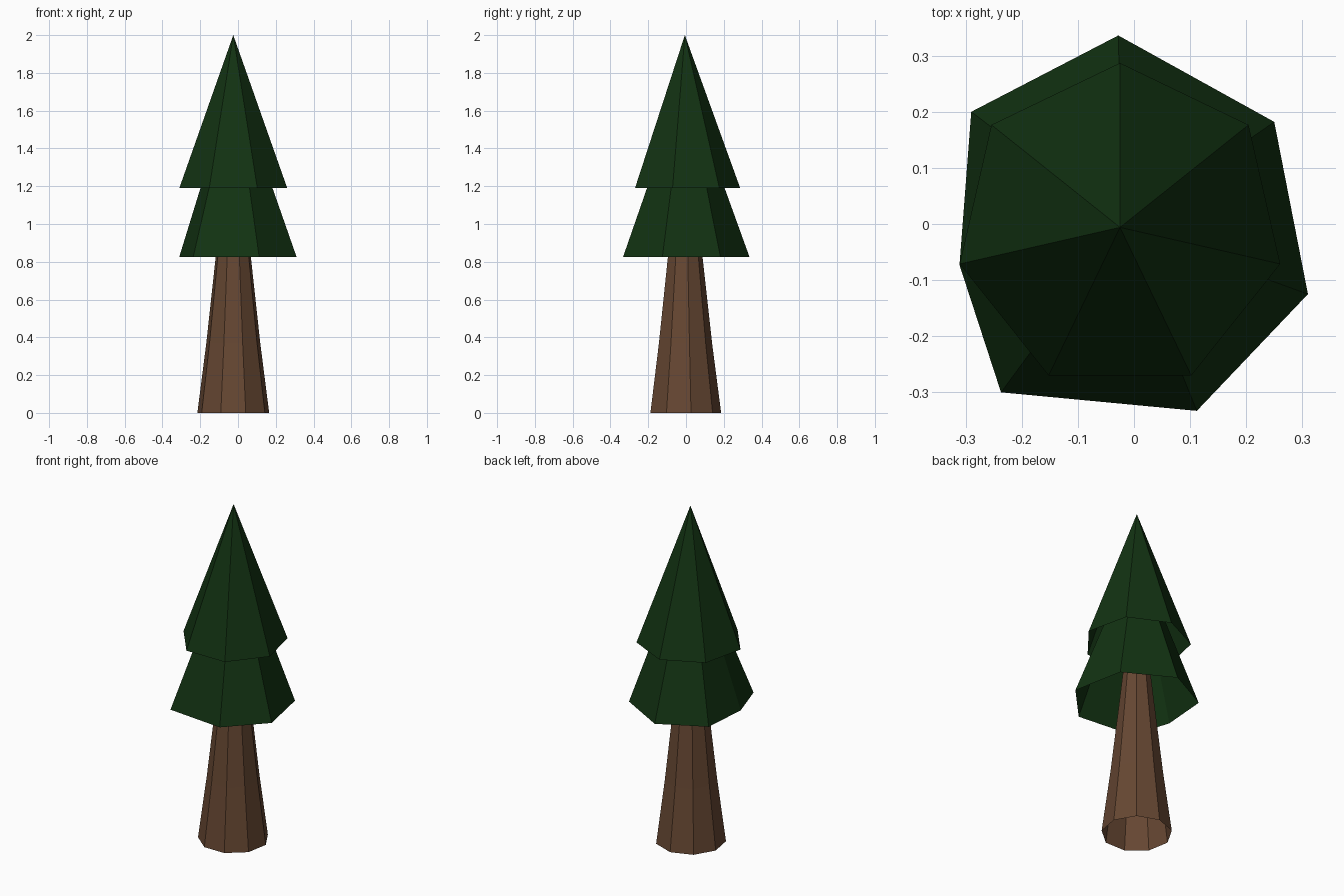
import bpy, math

if "Cube" in bpy.data.objects:
    bpy.data.objects.remove(bpy.data.objects["Cube"])

def material(name, rgb):
    m = bpy.data.materials.new(name)
    m.diffuse_color = (*rgb, 1)
    m.use_nodes = True
    m.node_tree.nodes["Principled BSDF"].inputs["Base Color"].default_value = m.diffuse_color
    return m

GREEN = material("dark_green", (0.006, 0.032, 0.006))
BROWN = material("bark_brown", (0.133, 0.063, 0.032))

def build(name, verts, faces, mat):
    me = bpy.data.meshes.new(name)
    me.from_pydata(verts, [], faces)
    me.materials.append(mat)
    me.update()
    ob = bpy.data.objects.new(name, me)
    bpy.context.collection.objects.link(ob)
    return ob

def ring(n, r, cx, cy, z):
    return [(cx + r * math.cos(math.pi / 2 + i * math.tau / n),
             cy + r * math.sin(math.pi / 2 + i * math.tau / n), z) for i in range(n)]

def open_cone(name, outline, apex):
    n = len(outline)
    return build(name, outline + [apex], [(i, (i + 1) % n, n) for i in range(n)], GREEN)

# Trunk: nine-sided open tube with a slight flare at the foot
n, verts, faces = 9, [], []
levels = [(0, 0.193), (0.37, 0.145), (0.83, 0.094), (1.1, 0.065)]
for z, r in levels:
    verts += ring(n, r, -0.025, -0.007, z)
for k in range(len(levels) - 1):
    for i in range(n):
        j = (i + 1) % n
        faces.append((k * n + i, k * n + j, (k + 1) * n + j, (k + 1) * n + i))
build("trunk", verts, faces, BROWN)

# Lower foliage: slightly irregular open heptagonal cone, tip hidden in the upper one
skirt = [(-0.028, 0.336), (-0.29, 0.2), (-0.311, -0.073), (-0.237, -0.3),
         (0.112, -0.333), (0.31, -0.125), (0.25, 0.182)]
open_cone("lower_foliage", [(x, y, 0.826) for x, y in skirt], (-0.02, -0.005, 1.77))

# Upper foliage: regular open heptagonal cone
open_cone("upper_foliage", ring(7, 0.293, -0.025, -0.006, 1.19), (-0.025, -0.006, 2.0))
